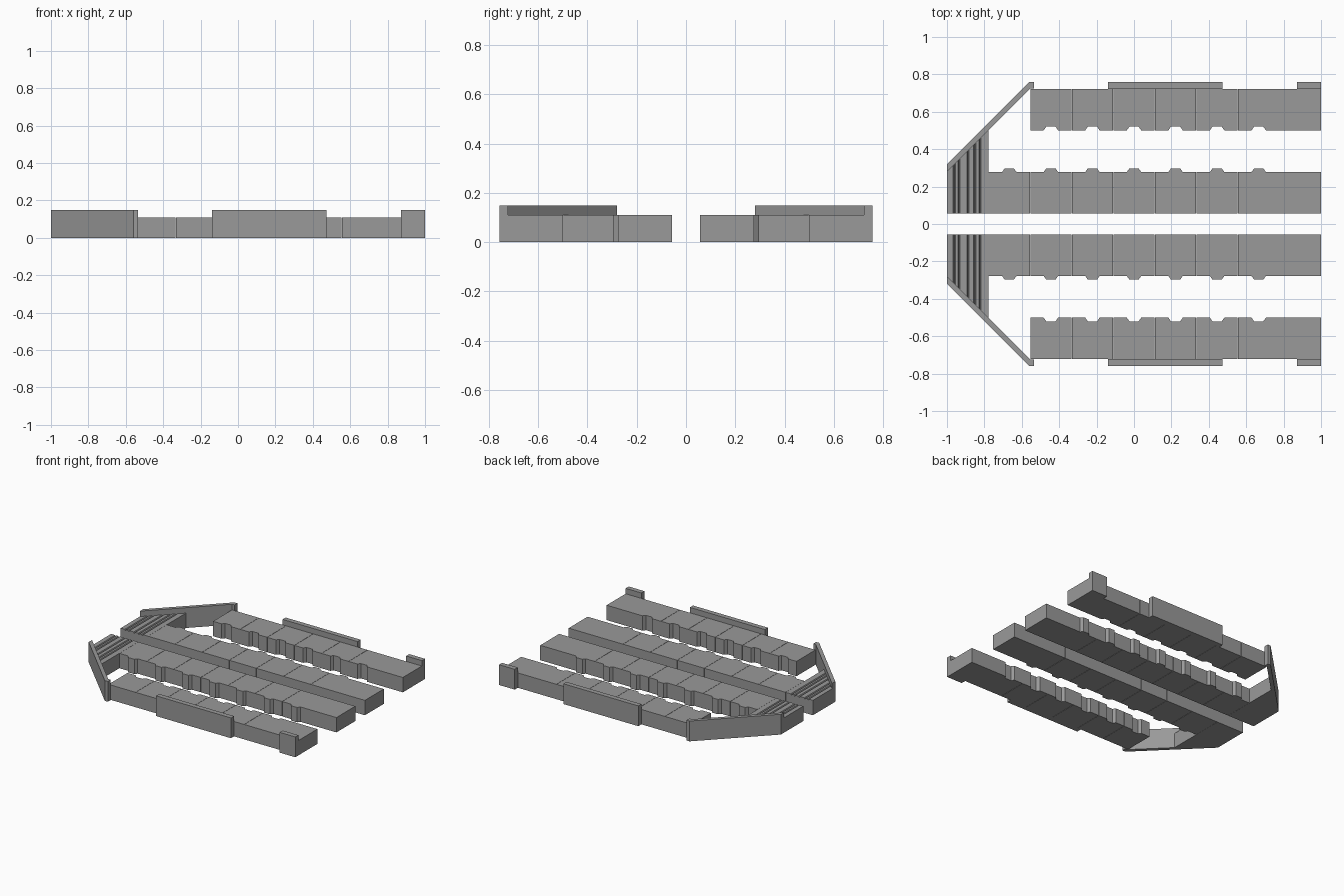
import bpy, bmesh

if "Cube" in bpy.data.objects:
    bpy.data.objects.remove(bpy.data.objects["Cube"])

PITCH = 2 / 9      # length of one tile
TILE_H = 0.11
WALL_H = 0.15
TAB = [(-0.039, 0), (-0.025, 0.02), (0.025, 0.02), (0.039, 0)]

grey = bpy.data.materials.new("dark_grey")
grey.diffuse_color = (0.32, 0.32, 0.32, 1)
grey.use_nodes = True
grey.node_tree.nodes["Principled BSDF"].inputs["Base Color"].default_value = grey.diffuse_color


def finish(name, bm):
    bmesh.ops.recalc_face_normals(bm, faces=bm.faces)
    mesh = bpy.data.meshes.new(name)
    bm.to_mesh(mesh)
    bm.free()
    mesh.materials.append(grey)
    obj = bpy.data.objects.new(name, mesh)
    bpy.context.collection.objects.link(obj)
    mirror = obj.modifiers.new("mirror", 'MIRROR')
    mirror.use_axis = (False, True, False)
    mirror.use_mirror_merge = False
    return obj


def loft(name, ring_a, ring_b):
    """Closed solid between two matching outlines."""
    bm = bmesh.new()
    a = [bm.verts.new(p) for p in ring_a]
    b = [bm.verts.new(p) for p in ring_b]
    bm.faces.new(a[::-1])
    bm.faces.new(b)
    n = len(a)
    for i in range(n):
        j = (i + 1) % n
        bm.faces.new((a[i], a[j], b[j], b[i]))
    return finish(name, bm)


def prism(name, outline, height):
    return loft(name, [(x, y, 0) for x, y in outline],
                [(x, y, height) for x, y in outline])


def box(name, x0, x1, y0, y1, height):
    return prism(name, [(x0, y0), (x1, y0), (x1, y1), (x0, y1)], height)


def tile(name, x0, x1, flat_y, edge_y):
    """Platform tile with a tab (or matching notch) on its edge_y side."""
    cx = x0 + PITCH / 2
    gap = 0.001
    right = x1 - gap if x1 < 0.99 else x1
    pts = [(x0 + gap, flat_y), (x0 + gap, edge_y)]
    pts += [(cx + dx, edge_y + dy) for dx, dy in TAB]
    pts += [(right, edge_y), (right, flat_y)]
    prism(name, pts, TILE_H)


# Inner rows with tabs, outer rows with notches; the last tile is double length
for i in range(7):
    x0 = -1 + PITCH * (i + 1)
    x1 = 1 if i == 6 else x0 + PITCH
    tile(f"inner_tile_{i}", x0, x1, 0.056, 0.277)
    if i > 0:
        tile(f"outer_tile_{i}", x0, x1, 0.722, 0.5)

# Grooved end plates, cut off diagonally along the angled wall
END_X = -1 + PITCH
profile = [(-1, 0), (-1, TILE_H)]
for gx in (-0.961, -0.935, -0.888, -0.851, -0.824):
    profile += [(gx - 0.006, TILE_H), (gx, TILE_H - 0.01), (gx + 0.006, TILE_H)]
profile += [(END_X, TILE_H), (END_X, 0)]
loft("grooved_end_plate", [(x, 0.056, z) for x, z in profile],
     [(x, x + 1.28, z) for x, z in profile])

# Angled walls with a short return at the wide end
prism("angled_wall", [(-1, 0.28), (-0.555, 0.725), (-0.535, 0.725),
                      (-0.535, 0.758), (-0.56, 0.758), (-1, 0.318)], WALL_H)

# Raised side rails
box("side_rail", -0.14, 0.473, 0.722, 0.758, WALL_H)
box("end_rail", 0.872, 1.0, 0.722, 0.758, WALL_H)
